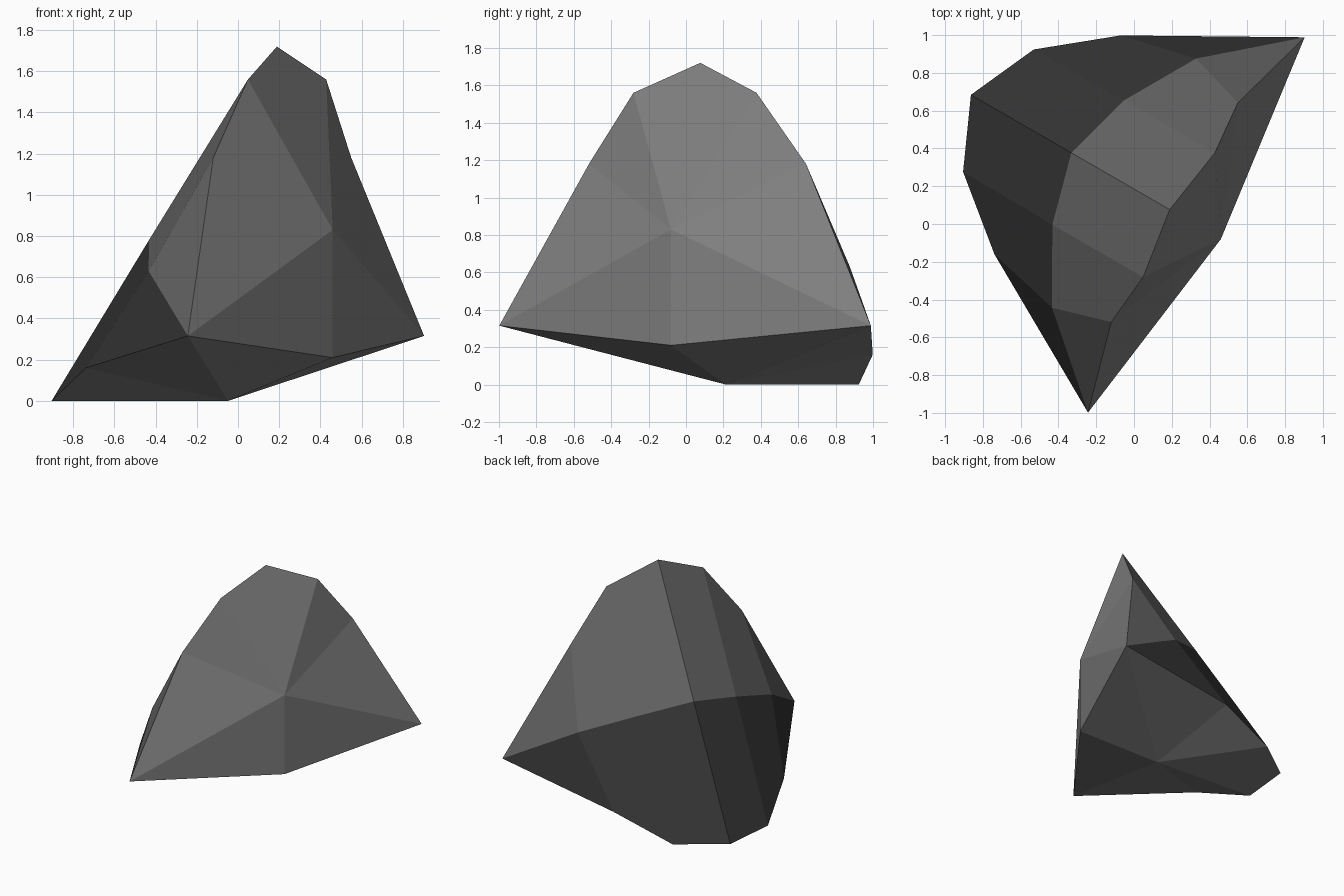
import bpy, bmesh, math
from mathutils import Matrix, Vector

if "Cube" in bpy.data.objects:
    bpy.data.objects.remove(bpy.data.objects["Cube"])

# Half outlines in local space (along, depth, height); mirrored along x
TIP = (1.147, 0, 0.315)
rim = [(0, 0.163, 1.72), (0.38, 0.106, 1.56), (0.67, 0.133, 1.18), TIP]
ridge = [(0, 0.764, 0.86), (0.38, 0.661, 0.78), (0.762, 0.442, 0.63), TIP]
base = [(0, 1.378, 0), (0.374, 1.21, 0), (0.669, 0.848, 0.16), TIP]
front_mid, front_low, under = (0, -0.15, 0.83), (0, -0.15, 0.21), (0, 0.437, 0)


def material(name, value):
    mat = bpy.data.materials.new(name)
    mat.diffuse_color = (value, value, value, 1)
    mat.use_nodes = True
    mat.node_tree.nodes["Principled BSDF"].inputs["Base Color"].default_value = mat.diffuse_color
    return mat


bm = bmesh.new()


def face(points, side, slot):
    pts = list(dict.fromkeys(points))  # collapse the shared tip
    if side < 0:
        pts.reverse()
    f = bm.faces.new([bm.verts.new((p[0] * side, p[1], p[2])) for p in pts])
    f.material_index = slot


def strip(a, b, side, slot):
    for i in range(3):
        face([a[i], a[i + 1], b[i + 1], b[i]], side, slot)


def fan(centre, outline, side, slot):
    for p, q in zip(outline, outline[1:]):
        face([centre, p, q], side, slot)


for side in (1, -1):
    strip(rim, ridge, side, 1)                        # upper back
    strip(ridge, base, side, 2)                       # lower back
    fan(front_mid, [front_low, TIP] + rim[2::-1], side, 0)  # front
    fan(under, [front_low, TIP] + base[2::-1], side, 0)     # underside

bmesh.ops.remove_doubles(bm, verts=bm.verts, dist=0.0005)
bmesh.ops.recalc_face_normals(bm, faces=bm.faces)

# Turn to the diagonal stance and centre it
bm.transform(Matrix.Translation(Vector((0.33, -0.005, 0))) @ Matrix.Rotation(math.radians(60), 4, 'Z'))

mesh = bpy.data.meshes.new("faceted_stone")
bm.to_mesh(mesh)
bm.free()
for name, value in (("mid_grey", 0.22), ("dark_grey", 0.13), ("charcoal", 0.035)):
    mesh.materials.append(material(name, value))
bpy.context.collection.objects.link(bpy.data.objects.new("faceted_stone", mesh))
